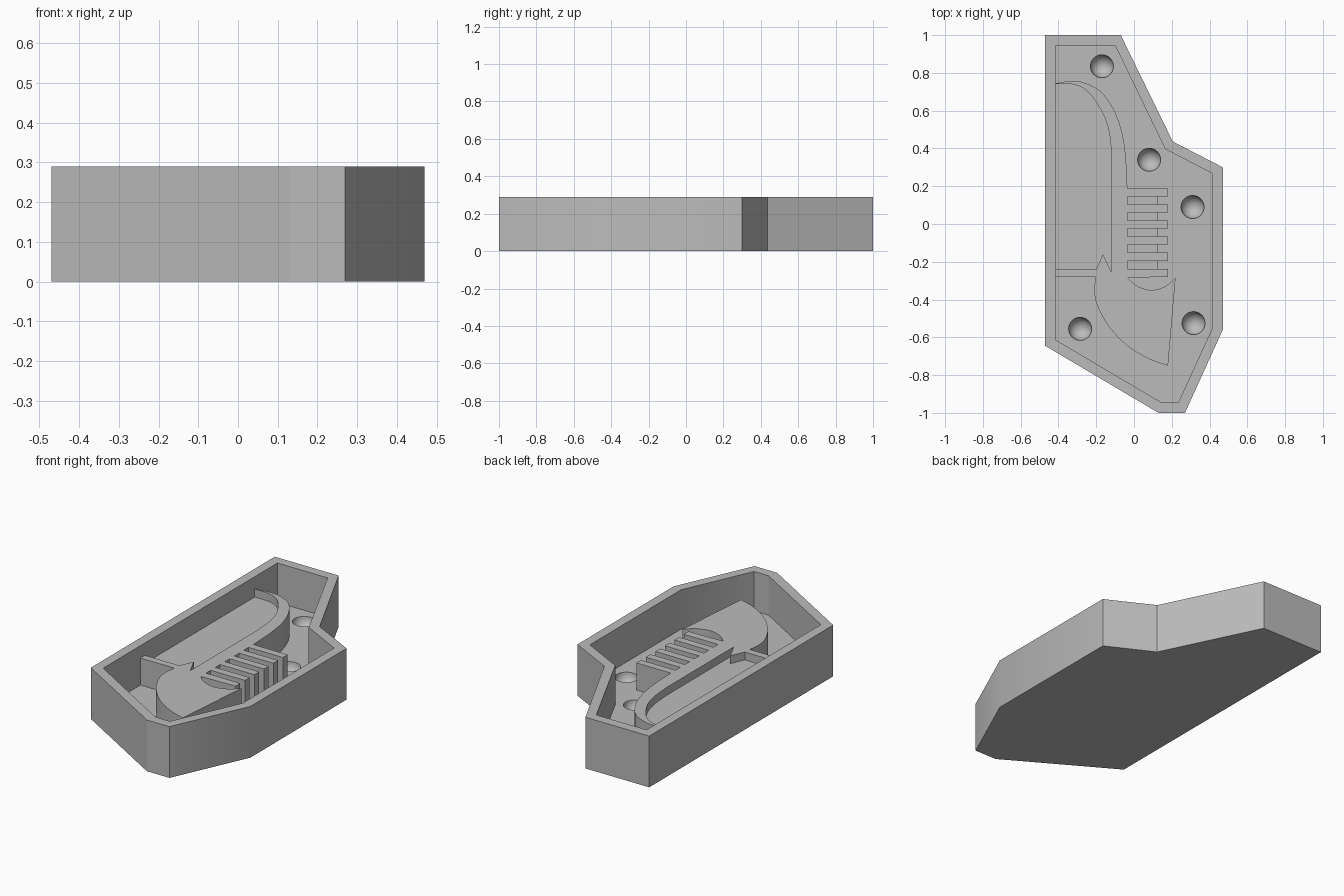
import bpy, bmesh, math
from mathutils import Vector

cube = bpy.data.objects.get("Cube")
if cube:
    bpy.data.objects.remove(cube, do_unlink=True)

HEIGHT, FLOOR, TOP, RECESS = 0.29, 0.067, 0.22, 0.175

grey = bpy.data.materials.new("plain_grey")
grey.use_nodes = True
grey.diffuse_color = (0.5, 0.5, 0.5, 1)
grey.node_tree.nodes["Principled BSDF"].inputs["Base Color"].default_value = (0.5, 0.5, 0.5, 1)


def finish(name, bm):
    bmesh.ops.recalc_face_normals(bm, faces=bm.faces)
    mesh = bpy.data.meshes.new(name)
    bm.to_mesh(mesh)
    bm.free()
    mesh.materials.append(grey)
    obj = bpy.data.objects.new(name, mesh)
    bpy.context.collection.objects.link(obj)
    return obj


def prism(name, outline, z0, z1):
    """Extrude a closed xy outline from z0 up to z1."""
    bm = bmesh.new()
    face = bm.faces.new([bm.verts.new((x, y, z0)) for x, y in outline])
    new = bmesh.ops.extrude_face_region(bm, geom=[face])["geom"]
    verts = [v for v in new if isinstance(v, bmesh.types.BMVert)]
    bmesh.ops.translate(bm, vec=(0, 0, z1 - z0), verts=verts)
    return finish(name, bm)


def ball(name, x, y, z, radius):
    bm = bmesh.new()
    bmesh.ops.create_uvsphere(bm, u_segments=40, v_segments=20, radius=radius)
    bmesh.ops.translate(bm, vec=(x, y, z), verts=bm.verts)
    return finish(name, bm)


def smooth_path(points, steps=5):
    """Round a short list of points into a flowing curve."""
    p = [Vector(q) for q in points]
    p = [2 * p[0] - p[1]] + p + [2 * p[-1] - p[-2]]
    out = []
    for a, b, c, d in zip(p, p[1:], p[2:], p[3:]):
        for i in range(steps):
            t = i / steps
            out.append(tuple(0.5 * (2 * b + (c - a) * t + (2 * a - 5 * b + 4 * c - d) * t ** 2
                                    + (3 * b - a - 3 * c + d) * t ** 3)))
    return out + [tuple(points[-1])]


def cut(obj, cutter):
    cutter.hide_render = True
    mod = obj.modifiers.new("cut", 'BOOLEAN')
    mod.operation, mod.solver, mod.object = 'DIFFERENCE', 'EXACT', cutter
    select(obj)
    bpy.ops.object.modifier_apply(modifier=mod.name)
    bpy.data.objects.remove(cutter, do_unlink=True)


def select(obj):
    bpy.ops.object.select_all(action='DESELECT')
    obj.select_set(True)
    bpy.context.view_layer.objects.active = obj


# Tray with walls and round dimples in its floor
outer = [(-0.47, 1), (-0.07, 1), (0.205, 0.437), (0.47, 0.3),
         (0.47, -0.56), (0.27, -1), (0.13, -1), (-0.47, -0.645)]
inner = [(-0.415, 0.945), (-0.1, 0.945), (0.165, 0.397), (0.415, 0.267),
         (0.415, -0.55), (0.235, -0.945), (0.145, -0.945), (-0.415, -0.613)]
tray = prism("tray", outer, 0, HEIGHT)
cut(tray, prism("cavity_cutter", inner, FLOOR, HEIGHT + 0.1))
for x, y in [(-0.17, 0.835), (0.08, 0.34), (0.31, 0.09), (0.315, -0.525), (-0.285, -0.555)]:
    cut(tray, ball("dimple_cutter", x, y, FLOOR, 0.061))

# Raised block outline: upper curve, toothed grip, hollow, lower curve, bar
upper = smooth_path([(-0.415, 0.745), (-0.34, 0.756), (-0.27, 0.75), (-0.18, 0.705), (-0.115, 0.62),
                     (-0.07, 0.51), (-0.045, 0.37), (-0.035, 0.187)])
lower = smooth_path([(0.18, -0.75), (0.08, -0.715), (-0.035, -0.645), (-0.135, -0.54),
                     (-0.195, -0.43), (-0.21, -0.35), (-0.203, -0.28)])
hollow = smooth_path([(-0.035, -0.285), (0.02, -0.33), (0.093, -0.35), (0.165, -0.33), (0.22, -0.285)])
GRIP_TOP, PITCH, TEETH = 0.187, 0.0424, 6
grip = []
for i in range(TEETH):
    y = GRIP_TOP - 2 * i * PITCH
    grip += [(0.127, y), (0.18, y), (0.18, y - PITCH), (0.127, y - PITCH)]
grip = grip[1:-1]
block = prism("raised_block", [(-0.44, 0.74)] + upper + grip + hollow + lower + [(-0.44, -0.28)],
              FLOOR - 0.005, TOP)

# Shallow pocket with a small pointed spike at its lower edge
pocket = smooth_path([(-0.415, 0.742), (-0.315, 0.738), (-0.24, 0.695), (-0.165, 0.585),
                      (-0.13, 0.475), (-0.118, 0.34)])
cut(block, prism("pocket_cutter", [(-0.46, 0.742)] + pocket +
                 [(-0.118, -0.257), (-0.165, -0.16), (-0.2, -0.24), (-0.46, -0.24)], RECESS, TOP + 0.1))

# Grooves between the teeth
for i in range(TEETH - 1):
    y = GRIP_TOP - (2 * i + 1) * PITCH
    cut(block, prism("groove_cutter", [(-0.035, y), (0.2, y), (0.2, y - PITCH), (-0.035, y - PITCH)],
                     RECESS, TOP + 0.1))

for obj in (tray, block):
    select(obj)
    bpy.ops.object.shade_smooth_by_angle(angle=math.radians(25))
